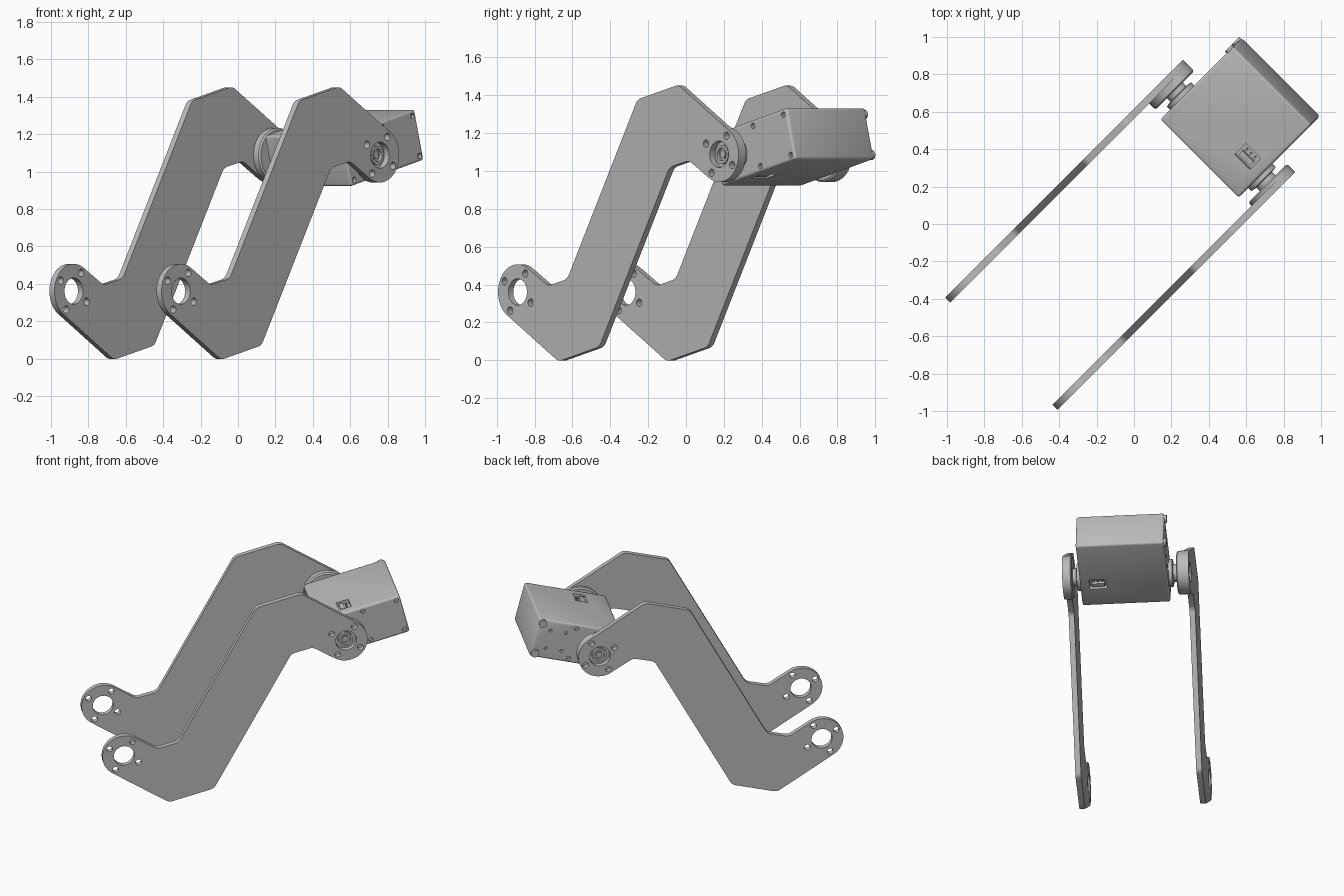
import bpy
import bmesh
from math import cos, sin, pi, radians
from mathutils import Matrix, Vector

cube = bpy.data.objects.get("Cube")
if cube:
    bpy.data.objects.remove(cube, do_unlink=True)

# One plain grey for every part
GREY = (0.5, 0.5, 0.5, 1)
metal = bpy.data.materials.new("plain_grey")
metal.use_nodes = True
metal.diffuse_color = GREY
metal.node_tree.nodes["Principled BSDF"].inputs["Base Color"].default_value = GREY

# Working frame: X along the arms, -Y towards the front arm; turned 45 degrees
TURN = Matrix.Rotation(radians(45), 4, 'Z')
UPRIGHT = Matrix.Rotation(radians(90), 4, 'X')
UPPER = Vector((0.66, 1.088))
LOWER = Vector((-0.845, 0.361))
HINGE_R = 0.146


def add_mesh(name, bm, matrix):
    bmesh.ops.remove_doubles(bm, verts=bm.verts, dist=0.0001)
    bmesh.ops.recalc_face_normals(bm, faces=bm.faces)
    mesh = bpy.data.meshes.new(name)
    bm.to_mesh(mesh)
    bm.free()
    obj = bpy.data.objects.new(name, mesh)
    bpy.context.collection.objects.link(obj)
    obj.matrix_world = TURN @ matrix
    mesh.materials.append(metal)
    return obj


def smooth(obj):
    bpy.ops.object.select_all(action='DESELECT')
    obj.select_set(True)
    bpy.context.view_layer.objects.active = obj
    bpy.ops.object.shade_smooth_by_angle(angle=radians(30))


def evaluated_bmesh(obj):
    graph = bpy.context.evaluated_depsgraph_get()
    mesh = bpy.data.meshes.new_from_object(obj.evaluated_get(graph))
    bm = bmesh.new()
    bm.from_mesh(mesh)
    bpy.data.meshes.remove(mesh)
    return bm


def arc(centre, r, start, end, steps):
    angles = [radians(start + (end - start) * i / steps) for i in range(steps + 1)]
    return [centre + r * Vector((cos(a), sin(a))) for a in angles]


def rounded(before, corner, after, r=0.06, steps=5):
    """Replace a corner by a soft curve tangent to both edges."""
    a = (before - corner).normalized()
    b = (after - corner).normalized()
    cut = r / math_tan_half(a, b)
    p, q = corner + a * cut, corner + b * cut
    ts = [i / steps for i in range(steps + 1)]
    return [p * (1 - t) ** 2 + corner * 2 * t * (1 - t) + q * t * t for t in ts]


def math_tan_half(a, b):
    half = a.angle(b) / 2
    return sin(half) / cos(half)


# Arm outline: half is drawn, the other half is its point reflection
def arm_outline():
    middle = (UPPER + LOWER) / 2
    flip = lambda p: 2 * middle - p
    outer_low, outer_top = Vector((0.05, 1.378)), Vector((0.355, 1.455))
    inner_top, inner_low = Vector((0.435, 1.055)), Vector((0.29, 1.02))
    hinge = arc(UPPER, HINGE_R, 59, -121, 32)
    half = rounded(flip(inner_low), outer_low, outer_top)
    half += rounded(outer_low, outer_top, hinge[0])
    half += hinge
    half += rounded(hinge[-1], inner_top, inner_low)
    half += rounded(inner_top, inner_low, flip(outer_low))
    return half + [flip(p) for p in half]


def add_arm(name, inner, outer):
    curve = bpy.data.curves.new(name, 'CURVE')
    curve.dimensions = '2D'
    curve.fill_mode = 'BOTH'
    curve.extrude = (outer - inner) / 2
    loops = [arm_outline()]
    for hub in (UPPER, LOWER):
        loops.append(arc(hub, 0.07, 0, 352.5, 47))
        for centre in arc(hub, 0.113, 60, 330, 3):
            loops.append(arc(centre, 0.02, 0, 337.5, 15))
    for loop in loops:
        spline = curve.splines.new('POLY')
        spline.points.add(len(loop) - 1)
        for point, p in zip(spline.points, loop):
            point.co = (p.x, p.y, 0, 1)
        spline.use_cyclic_u = True
    temp = bpy.data.objects.new(name + "_outline", curve)
    bpy.context.collection.objects.link(temp)
    bm = evaluated_bmesh(temp)
    bpy.data.objects.remove(temp, do_unlink=True)
    move = Matrix.Translation((0, -(inner + outer) / 2, 0))
    smooth(add_mesh(name, bm, move @ UPRIGHT))


# Turned parts: profile of (radius, height) swept about the hinge axis
def add_turned(name, profile, side):
    bm = bmesh.new()
    verts = [bm.verts.new((r, 0, h)) for r, h in profile]
    edges = [bm.edges.new(pair) for pair in zip(verts, verts[1:])]
    bmesh.ops.spin(bm, geom=verts + edges, cent=(0, 0, 0), axis=(0, 0, 1),
                   angle=2 * pi, steps=48)
    place = Matrix.Translation((UPPER.x, 0, UPPER.y))
    smooth(add_mesh(name, bm, place @ Matrix.Rotation(side * pi / 2, 4, 'X')))


def add_side(label, side, horn_in, plate_in, plate_out):
    add_arm(label + "_arm", *sorted((side * plate_in, side * plate_out)))
    add_turned(label + "_horn", [
        (0, 0.28), (0.092, 0.28), (0.092, 0.32), (0.06, 0.325),
        (0.06, horn_in), (0.136, horn_in), (HINGE_R, horn_in + 0.008),
        (HINGE_R, plate_in), (0.05, plate_in), (0.05, plate_in + 0.02),
        (0.034, plate_in + 0.02), (0.034, plate_in), (0.02, plate_in),
        (0.02, plate_in + 0.012), (0, plate_in + 0.012)], side)


add_side("front", 1, 0.35, 0.375, 0.413)
add_side("back", -1, 0.351, 0.397, 0.435)

# Motor housing: tilted block with ports and screw holes cut into it
L, W, H = 0.57, 0.59, 0.28
TILT = Matrix.Translation((0.803, 0, 1.127)) @ Matrix.Rotation(radians(-14.5), 4, 'Y')


def block(bm, centre, size):
    bmesh.ops.create_cube(bm, size=1, matrix=Matrix.Translation(centre)
                          @ Matrix.Diagonal((*size, 1)))


def peg(bm, centre, r, depth, sides=16):
    bmesh.ops.create_cone(bm, cap_ends=True, segments=sides, radius1=r, radius2=r,
                          depth=depth, matrix=Matrix.Translation(centre) @ UPRIGHT)


bm = bmesh.new()
block(bm, (0, 0, 0), (L, W, H))
bmesh.ops.bevel(bm, geom=bm.edges[:], offset=0.014, segments=3, profile=0.5,
                affect='EDGES')
housing = add_mesh("motor_housing", bm, TILT)

bm = bmesh.new()
for v in (-0.11, 0.11):
    for u in (-0.255, 0.02, 0.255):
        peg(bm, (u, -W / 2, v), 0.015, 0.04)
        if u < 0.2:
            peg(bm, (u, W / 2, v), 0.015, 0.04)
    for u in (0.08, 0.19):
        peg(bm, (u, W / 2, v * 0.6), 0.011, 0.04)
for s in (-1, 1):
    block(bm, (-0.085, -0.175, s * H / 2), (0.085, 0.115, 0.06))
cutter = add_mesh("housing_cutter", bm, TILT)
cutter.hide_render = True
cut = housing.modifiers.new("cut", 'BOOLEAN')
cut.operation = 'DIFFERENCE'
cut.solver = 'EXACT'
cut.object = cutter
bpy.context.view_layer.update()
bm = evaluated_bmesh(housing)
for obj in (housing, cutter):
    bpy.data.objects.remove(obj, do_unlink=True)
smooth(add_mesh("motor_housing", bm, TILT))

# Connector blocks with pins inside the top and bottom ports
bm = bmesh.new()
for s in (-1, 1):
    block(bm, (-0.1, -0.175, s * 0.122), (0.03, 0.085, 0.024))
    for i in (-1, 0, 1):
        block(bm, (-0.068, -0.175 + i * 0.03, s * 0.119), (0.012, 0.012, 0.018))
add_mesh("port_connectors", bm, TILT)

# Corner bolts standing out of the back side
bm = bmesh.new()
for v in (-0.11, 0.11):
    peg(bm, (0.255, W / 2, v), 0.027, 0.03, 24)
smooth(add_mesh("corner_bolts", bm, TILT))
